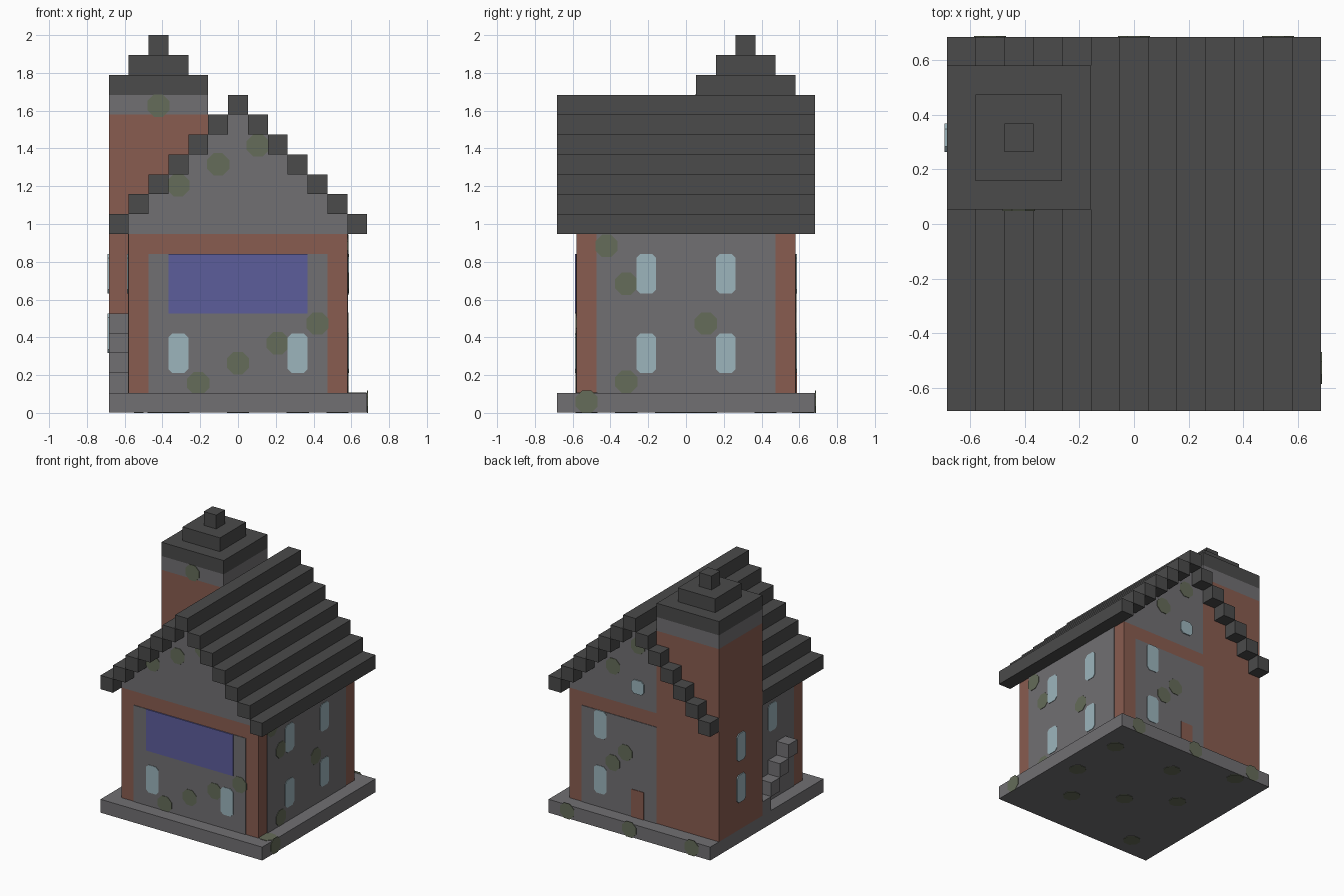
import bpy, bmesh
from mathutils import Vector

cube = bpy.data.objects.get("Cube")
if cube:
    bpy.data.objects.remove(cube, do_unlink=True)

U = 2 / 19  # one block; all sizes below are in blocks


def material(name, color):
    m = bpy.data.materials.new(name)
    m.use_nodes = True
    m.diffuse_color = (*color, 1)
    bsdf = next(n for n in m.node_tree.nodes if n.type == 'BSDF_PRINCIPLED')
    bsdf.inputs["Base Color"].default_value = (*color, 1)
    bsdf.inputs["Roughness"].default_value = 0.9
    return m


STONE = material("grey stone", (0.165, 0.16, 0.17))
BRICK = material("red brick", (0.25, 0.107, 0.08))
ROOF = material("dark slate", (0.069, 0.069, 0.069))
GLASS = material("pale glass", (0.335, 0.46, 0.505))
BLUE = material("blue banner", (0.107, 0.109, 0.33))
MOSS = material("moss", (0.13, 0.15, 0.1))


def finish(name, bm, mat):
    bmesh.ops.recalc_face_normals(bm, faces=bm.faces)
    mesh = bpy.data.meshes.new(name)
    bm.to_mesh(mesh)
    bm.free()
    mesh.materials.append(mat)
    obj = bpy.data.objects.new(name, mesh)
    bpy.context.collection.objects.link(obj)
    return obj


def box(name, x, y, z, mat):
    """Box from three (low, high) ranges."""
    bm = bmesh.new()
    bmesh.ops.create_cube(bm, size=1)
    for v in bm.verts:
        v.co = Vector([U * (lo + hi) / 2 + c * U * (hi - lo)
                       for c, (lo, hi) in zip(v.co, (x, y, z))])
    return finish(name, bm, mat)


# Each wall: plate coordinates (a, b) and outward lift n to model space
WALLS = {
    "front": lambda d: lambda a, b, n: (a, -d - n, b),
    "back": lambda d: lambda a, b, n: (a, d + n, b),
    "right": lambda d: lambda a, b, n: (-d - n, a, b),
    "left": lambda d: lambda a, b, n: (d + n, a, b),
    "top": lambda d: lambda a, b, n: (a, b, d + n),
    "bottom": lambda d: lambda a, b, n: (a, b, d - n),
}


def plate(name, wall, dist, a, b, mat, lift=0.04, cut=0.0):
    """Thin plate on a wall, with corners cut off when cut > 0."""
    place = WALLS[wall](dist)
    (a0, a1), (b0, b1) = a, b
    pts = []
    for ca, cb, sa, sb, first in ((a0, b0, 1, 1, 0), (a1, b0, -1, 1, 1),
                                  (a1, b1, -1, -1, 0), (a0, b1, 1, -1, 1)):
        corner = [(ca, cb + sb * cut), (ca + sa * cut, cb)]
        if first:
            corner.reverse()
        pts += corner if cut else [(ca, cb)]
    bm = bmesh.new()
    face = bm.faces.new([bm.verts.new(U * Vector(place(p, q, 0))) for p, q in pts])
    ext = bmesh.ops.extrude_face_region(bm, geom=[face])
    shift = U * (Vector(place(0, 0, lift)) - Vector(place(0, 0, 0)))
    bmesh.ops.translate(bm, vec=shift,
                        verts=[g for g in ext["geom"] if isinstance(g, bmesh.types.BMVert)])
    finish(f"{wall}_{name}", bm, mat)


def window(wall, dist, a, z, height=2):
    plate("window", wall, dist, (a - .5, a + .5), (z, z + height), GLASS, 0.075, 0.2)


def moss(wall, dist, spots, lift=0.07):
    for a, b in spots:
        plate("moss", wall, dist, (a - .56, a + .56), (b - .56, b + .56), MOSS, lift, 0.33)


# Plinth and brick walls
box("plinth", (-6.5, 6.5), (-6.5, 6.5), (0.03, 1), STONE)
box("walls", (-5.5, 5.5), (-5.5, 5.5), (1, 9), BRICK)

# Stepped gable and roof bars, interrupted where the tower rises
for i in range(-6, 7):
    z = 15 - abs(i)
    in_tower = i <= -2
    if abs(i) < 6:
        box("gable_column", (i - .5, i + .5), (-5.5, 5 if in_tower else 5.5), (9, z), STONE)
    spans = [(-6.5, 0.5), (5.5, 6.5)] if in_tower else [(-6.5, 6.5)]
    for span in spans:
        box("roof_bar", (i - .5, i + .5), span, (z, z + 1), ROOF)

# Tower with stepped cap
box("tower", (-6.5, -1.5), (0.5, 5.5), (1, 15), BRICK)
box("tower_band", (-6.5, -1.5), (0.5, 5.5), (15, 16), STONE)
for k, half in enumerate((2.5, 1.5, 0.5)):
    box("tower_cap", (-4 - half, -4 + half), (3 - half, 3 + half), (16 + k, 17 + k), ROOF)

# Side steps climbing away from the tower
for k in range(4):
    box("side_step", (-6.5, -5.5), (-k - .5, -k + .5), (1 + k, 2 + k), STONE)

# Stone infill between the brick corners
plate("infill", "front", 5.5, (-4.5, 4.5), (1, 8), STONE)
plate("infill", "back", 5.5, (-1.5, 4.5), (1, 8), STONE)
plate("infill", "left", 5.5, (-4.5, 4.5), (1, 9), STONE)
plate("infill", "right", 5.5, (-4.5, 0.5), (1, 9), STONE)

# Banner, back door and windows
plate("banner", "front", 5.5, (-3.5, 3.5), (5, 8), BLUE, 0.08)
plate("door", "back", 5.5, (-.5, .5), (1, 3), BRICK, 0.08)
for side in (-1, 1):
    window("front", 5.5, 3 * side, 2)
    for z in (2, 6):
        window("left", 5.5, 2 * side, z)
for z in (2, 6):
    window("back", 5.5, 3, z)
window("back", 5.5, 0, 10, 1)
window("right", 5.5, -2, 6)
for z in (3, 6):
    window("right", 6.5, 3, z)

# Moss patches
moss("front", 5.5, [(4, 4.5), (2, 3.5), (0, 2.5), (-2, 1.5)])
moss("front", 5.5, [(1, 13.45), (-1, 12.5), (-3, 11.45)], 0.04)
moss("front", -0.5, [(-4, 15.45)], 0.04)
moss("back", 5.5, [(1, 5.5), (2, 4.5)])
moss("back", 5.5, [(2, 11.5), (0, 13.5)], 0.04)
moss("left", 5.5, [(-4, 8.4), (-3, 6.5), (1, 4.5), (-3, 1.57)])
moss("left", 6.5, [(-5, .56)], 0.03)
moss("back", 6.5, [(5, .56), (0, .56), (-5, .56)], 0.03)
moss("top", 1, [(5.9, -5)], 0.03)
moss("bottom", 0.03, [(5, 4), (3, -3), (0, -1), (-3, 1), (5, 0), (0, 4), (-4, 5.9), (-4, -5)], 0.03)
